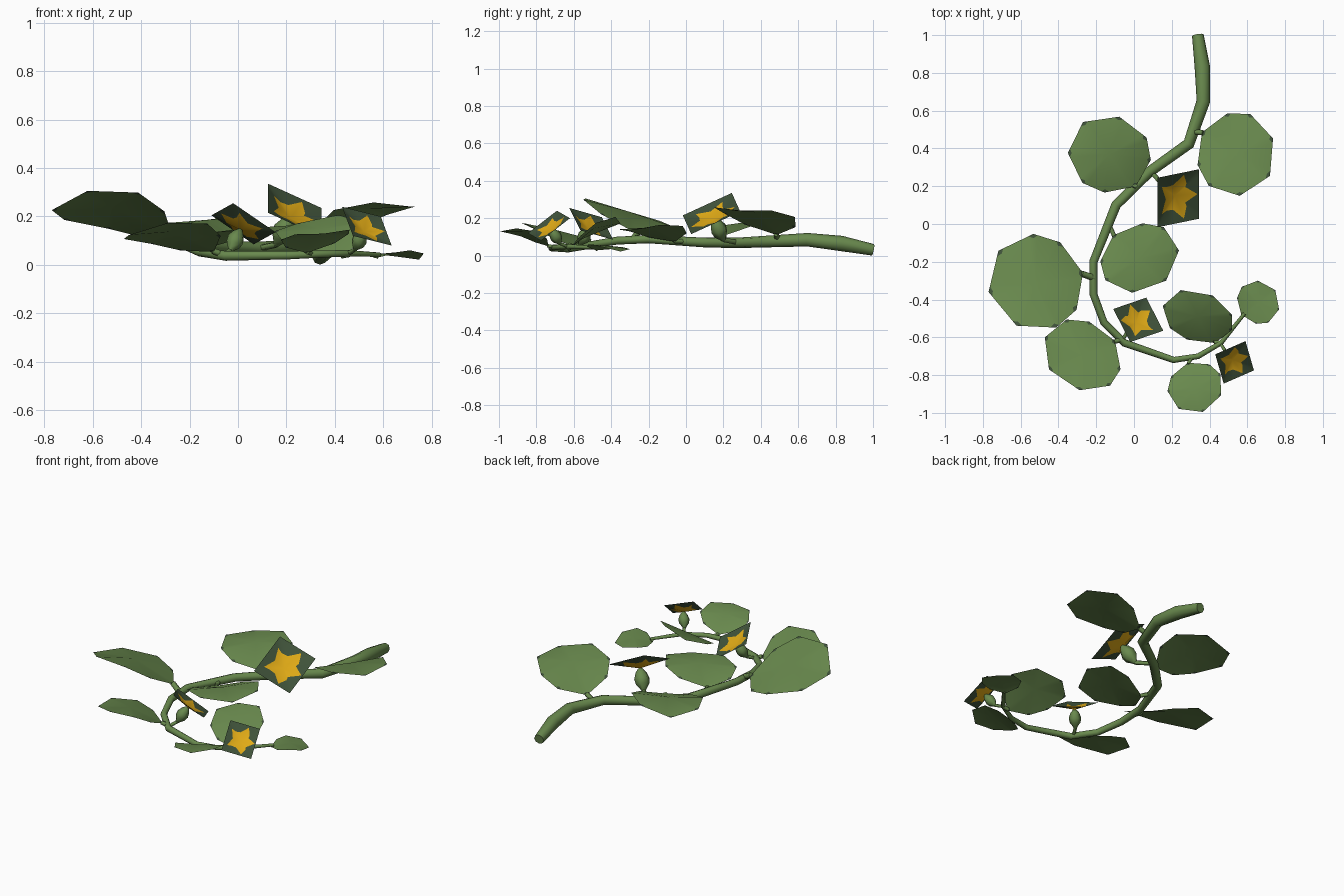
import bpy, bmesh, math
from mathutils import Vector as V

if "Cube" in bpy.data.objects:
    bpy.data.objects.remove(bpy.data.objects["Cube"])


def material(name, rgb):
    m = bpy.data.materials.new(name)
    m.diffuse_color = (*rgb, 1)
    m.use_nodes = True
    m.node_tree.nodes["Principled BSDF"].inputs["Base Color"].default_value = m.diffuse_color
    return m


GREEN = material("leaf_green", (0.14, 0.25, 0.075))
DARK = material("dark_green", (0.05, 0.085, 0.042))
YELLOW = material("petal_yellow", (0.74, 0.40, 0.008))


def finish(bm, name, mats):
    mesh = bpy.data.meshes.new(name)
    bm.to_mesh(mesh)
    bm.free()
    for m in mats:
        mesh.materials.append(m)
    ob = bpy.data.objects.new(name, mesh)
    bpy.context.collection.objects.link(ob)
    return ob


def tube(name, pts, sides=6):
    """Tapering tube through (x, y, z, radius) points."""
    bm = bmesh.new()
    pos = [V(p[:3]) for p in pts]
    rings = []
    for i, p in enumerate(pts):
        t = pos[min(i + 1, len(pos) - 1)] - pos[max(i - 1, 0)]
        q = t.to_track_quat('Z', 'Y')
        ring = []
        for k in range(sides):
            a = math.tau * k / sides
            ring.append(bm.verts.new(pos[i] + q @ V((math.cos(a), math.sin(a), 0)) * p[3]))
        rings.append(ring)
    for r, s in zip(rings, rings[1:]):
        for k in range(sides):
            n = (k + 1) % sides
            f = bm.faces.new((r[k], r[n], s[n], s[k]))
            f.smooth = True
    bm.faces.new(rings[0][::-1])
    bm.faces.new(rings[-1])
    return finish(bm, name, [GREEN])


# half outline of a leaf: (along base-to-tip, sideways)
HALF = [(-0.69, 0.72), (-0.19, 1.0), (0.6, 0.8)]
OUTLINE = [(-1, 0)] + [(u, -v) for u, v in HALF] + [(1, 0)] + [(u, v) for u, v in HALF[::-1]]


def leaf(name, c, a, b, root):
    """Round arched leaf: centre, half-length vector, half-width vector, stalk root."""
    c, a, b = V(c), V(a), V(b)
    bm = bmesh.new()

    def place(u, v):
        return c + a * u + b * v + V((0, 0, a.length * (0.14 - 0.25 * u * u)))

    rim = [place(u, v) for u, v in OUTLINE]
    mid = bm.verts.new(place(0, 0))
    inner = []
    # rim corners carry small dark patches
    for i, p in enumerate(rim):
        before = bm.verts.new(p.lerp(rim[i - 1], 0.14))
        after = bm.verts.new(p.lerp(rim[(i + 1) % 8], 0.14))
        notch = bm.verts.new(p.lerp(mid.co, 0.09))
        bm.faces.new((notch, before, bm.verts.new(p), after)).material_index = 1
        inner += [before, notch, after]
    for i in range(24):
        bm.faces.new((mid, inner[i], inner[(i + 1) % 24]))
    for f in bm.faces:
        f.smooth = True
    finish(bm, name, [GREEN, DARK])
    # leaf stalk
    base = place(-0.97, 0)
    r = a.length * 0.075
    tube(name + "_stalk", [(*root, r), (*base, r * 0.9)], 5)


def flower(name, corner, e1, e2, root):
    """Dished square bloom with a star, spanned by two edges from a corner."""
    corner, e1, e2 = V(corner), V(e1), V(e2)
    n = e2.cross(e1).normalized()
    c = corner + (e1 + e2) / 2
    size = (e1.length + e2.length) / 4
    depth = size * 0.3

    def place(u, v):
        return c + e2 * u / 2 + e1 * v / 2 - n * depth * (1 - max(abs(u), abs(v)))

    bm = bmesh.new()
    mid = bm.verts.new(place(0, 0))
    polar = [(math.radians(36 * k + 18), 0.93 if k % 2 == 0 else 0.53) for k in range(10)]
    polar += [(math.radians(90 * k + 45), 0.67) for k in range(4)]
    polar.sort()
    star, edge = [], []
    for t, r in polar:
        u, v = math.cos(t), math.sin(t)
        m = max(abs(u), abs(v))
        star.append(bm.verts.new(place(u * r, v * r)))
        edge.append(bm.verts.new(place(u / m, v / m)))
    for i in range(len(polar)):
        j = (i + 1) % len(polar)
        bm.faces.new((mid, star[j], star[i])).material_index = 1
        bm.faces.new((star[i], star[j], edge[j], edge[i]))
    for f in bm.faces:
        f.smooth = True
        f.normal_update()
        if f.normal.dot(n) < 0:
            f.normal_flip()
    finish(bm, name, [DARK, YELLOW])
    # swollen bud below the bloom, with its stalk
    prof = [(0.30, 0.10), (0.48, 0.24), (0.75, 0.34), (1.0, 0.30), (1.22, 0.14), (1.32, 0.09)]
    tube(name + "_bud", [(*(c - n * size * h), size * r) for h, r in prof], 6)
    tube(name + "_stalk", [(*root, size * 0.1), (*(c - n * size * 1.3), size * 0.1)], 5)


# main vine
tube("vine", [
    (0.338, 1.0, 0.031, 0.031), (0.362, 0.83, 0.065, 0.041), (0.367, 0.65, 0.085, 0.036),
    (0.29, 0.425, 0.075, 0.031), (0.08, 0.275, 0.068, 0.028), (-0.095, 0.10, 0.07, 0.026),
    (-0.215, -0.20, 0.088, 0.022), (-0.215, -0.37, 0.08, 0.021), (-0.16, -0.52, 0.055, 0.02),
    (-0.05, -0.63, 0.037, 0.02), (0.21, -0.72, 0.04, 0.017), (0.34, -0.70, 0.045, 0.015),
    (0.46, -0.63, 0.048, 0.013), (0.585, -0.475, 0.042, 0.009)], 8)

# leaves, from the thick end of the vine to its tip
leaf("leaf_1", (0.54, 0.37, 0.20), (0.18, -0.115, 0.065), (0.11, 0.19, -0.01), (0.31, 0.49, 0.085))
leaf("leaf_2", (-0.13, 0.37, 0.155), (-0.14, 0.17, 0.025), (-0.17, -0.12, -0.015), (0.0, 0.20, 0.07))
leaf("leaf_3", (0.03, -0.18, 0.125), (0.14, -0.12, 0.03), (0.155, 0.14, 0.015), (-0.14, 0.01, 0.075))
leaf("leaf_4", (-0.52, -0.31, 0.20), (-0.25, -0.05, 0.055), (0.06, -0.248, 0.075), (-0.21, -0.285, 0.085))
leaf("leaf_5", (-0.275, -0.695, 0.11), (-0.175, -0.075, 0.035), (0.115, -0.175, 0.042), (-0.06, -0.61, 0.042))
leaf("leaf_6", (0.325, -0.865, 0.105), (0.04, -0.13, 0.04), (0.14, 0.045, 0.012), (0.31, -0.70, 0.045))
leaf("leaf_7", (0.338, -0.49, 0.122), (-0.09, 0.14, 0.07), (-0.165, -0.035, -0.042), (0.46, -0.63, 0.045))
leaf("leaf_8", (0.658, -0.415, 0.037), (0.09, 0.065, -0.003), (-0.07, 0.095, -0.008), (0.58, -0.48, 0.042))

# flowers
flower("flower_1", (0.125, 0.245, 0.335), (0.22, 0.045, -0.10), (0, -0.262, -0.12), (0.09, 0.275, 0.07))
flower("flower_2", (-0.02, -0.625, 0.255), (-0.09, 0.175, -0.05), (0.175, 0.06, -0.12), (-0.06, -0.615, 0.04))
flower("flower_3", (0.43, -0.69, 0.24), (0.16, 0.07, -0.04), (0.045, -0.155, -0.12), (0.455, -0.63, 0.047))
